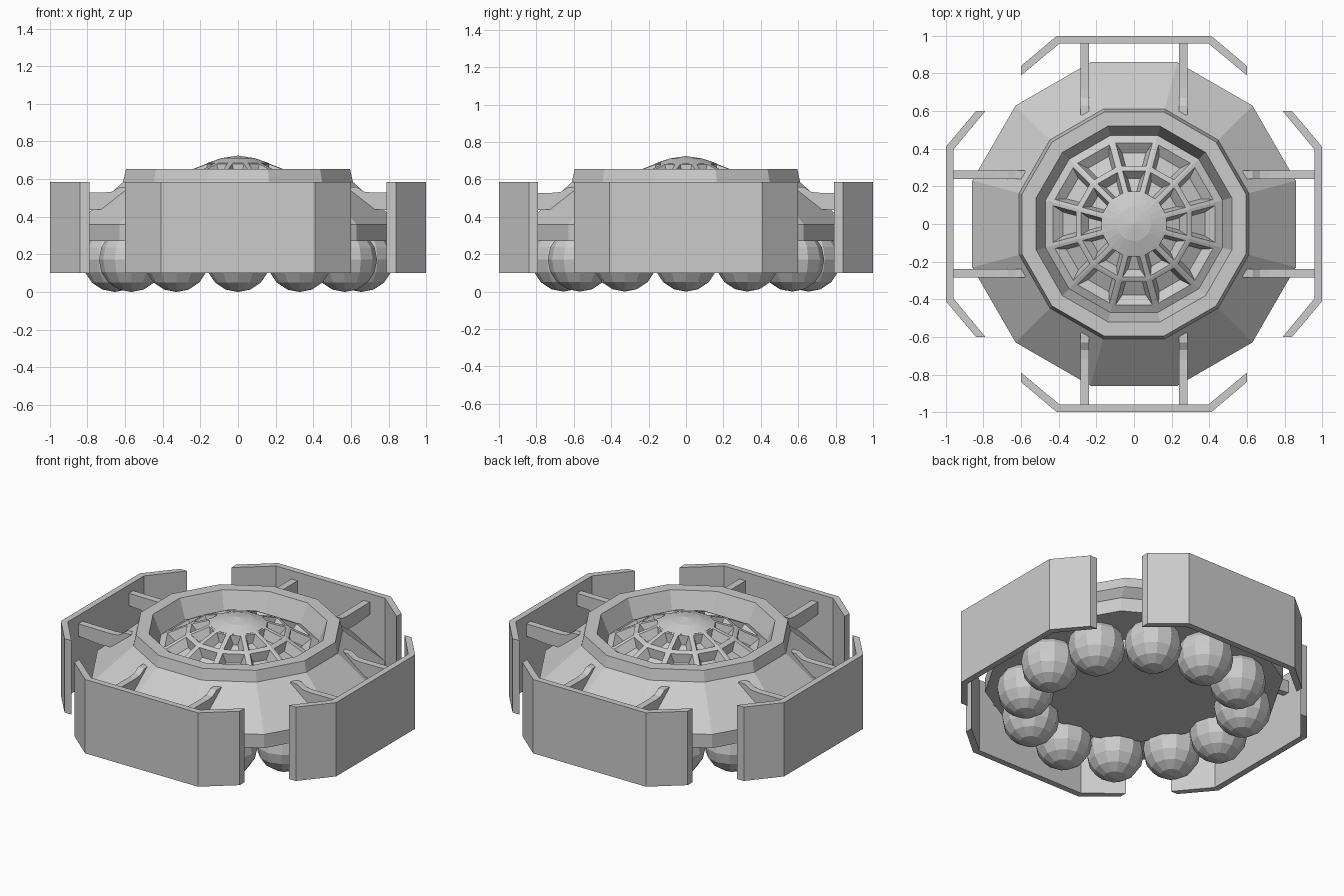
import bpy, bmesh
from math import sin, cos, pi, radians
from mathutils import Matrix

if "Cube" in bpy.data.objects:
    bpy.data.objects.remove(bpy.data.objects["Cube"])


def finish(bm, name):
    bmesh.ops.recalc_face_normals(bm, faces=bm.faces)
    mesh = bpy.data.meshes.new(name)
    bm.to_mesh(mesh)
    bm.free()
    ob = bpy.data.objects.new(name, mesh)
    bpy.context.collection.objects.link(ob)
    return ob


def lathe(profile, n, offset=0.0):
    """Revolve (radius, z) points into n flat sides; returns bmesh and face rows."""
    bm = bmesh.new()
    rings = []
    for r, z in profile:
        if r == 0:
            rings.append([bm.verts.new((0, 0, z))] * n)
        else:
            rings.append([bm.verts.new((r * cos(offset + 2 * pi * i / n),
                                        r * sin(offset + 2 * pi * i / n), z)) for i in range(n)])
    rows = []
    for a, b in zip(rings, rings[1:]):
        row = []
        for i in range(n):
            j = (i + 1) % n
            quad = list(dict.fromkeys((a[i], a[j], b[j], b[i])))
            row.append(bm.faces.new(quad))
        rows.append(row)
    return bm, rows


def prism(points, vec, name, to3d, turn):
    """Extrude a flat outline along vec, then rotate about z by turn."""
    bm = bmesh.new()
    face = bm.faces.new([bm.verts.new(to3d(p)) for p in points])
    ext = bmesh.ops.extrude_face_region(bm, geom=[face])
    bmesh.ops.translate(bm, vec=vec, verts=[v for v in ext['geom'] if isinstance(v, bmesh.types.BMVert)])
    bm.transform(Matrix.Rotation(turn, 4, 'Z'))
    return finish(bm, name)


HALF = radians(15)

# main twelve-sided body with core, skirt band, sloped top and raised rim
body, _ = lathe([(0, .20), (.55, .20), (.55, .27), (.89, .27), (.89, .36), (.632, .585),
                 (.616, .655), (.538, .655), (.487, .53), (.45, .50), (0, .47)], 12, HALF)
finish(body, "body")

# domed grille with two rows of recessed windows
dome, rows = lathe([(0, .49), (.45, .49), (.487, .53), (.46, .545), (.305, .632), (.165, .685),
                    (0, .69)], 12, HALF)
bmesh.ops.recalc_face_normals(dome, faces=dome.faces)
for row, frame in ((rows[3], .017), (rows[4], .014)):
    bmesh.ops.inset_individual(dome, faces=row, thickness=frame, use_even_offset=True)
    bmesh.ops.inset_individual(dome, faces=row, thickness=frame * 1.6, depth=-.055, use_even_offset=True)
finish(dome, "dome_grille")

# round cap on the dome
cap, _ = lathe([(0, .66), (.165, .66), (.165, .685), (.09, .711), (0, .725)], 24)
finish(cap, "dome_cap")

# ring of support balls
for k in range(12):
    bm = bmesh.new()
    bmesh.ops.create_uvsphere(bm, u_segments=12, v_segments=8, radius=.172)
    bm.transform(Matrix.Rotation(k * pi / 6, 4, 'Z') @ Matrix.Translation((.655, 0, .172)))
    finish(bm, f"ball_{k + 1}")

# four bent outer panels, each held by two fins
half = [(.41, 1.0), (.60, .84), (.60, .79), (.395, .96)]
panel = half + [(-x, y) for x, y in reversed(half)]
fin = [(.58, .56), (.63, .558), (.67, .533), (.72, .528), (.97, .53), (.97, .45),
       (.80, .435), (.72, .44), (.58, .45)]
for k in range(4):
    turn = k * pi / 2
    prism(panel, (0, 0, .485), f"panel_{k + 1}", lambda p: (p[0], p[1], .10), turn)
    for side, x in (("a", -.285), ("b", .24)):
        prism(fin, (.045, 0, 0), f"fin_{k + 1}{side}", lambda p: (x, p[0], p[1]), turn)
